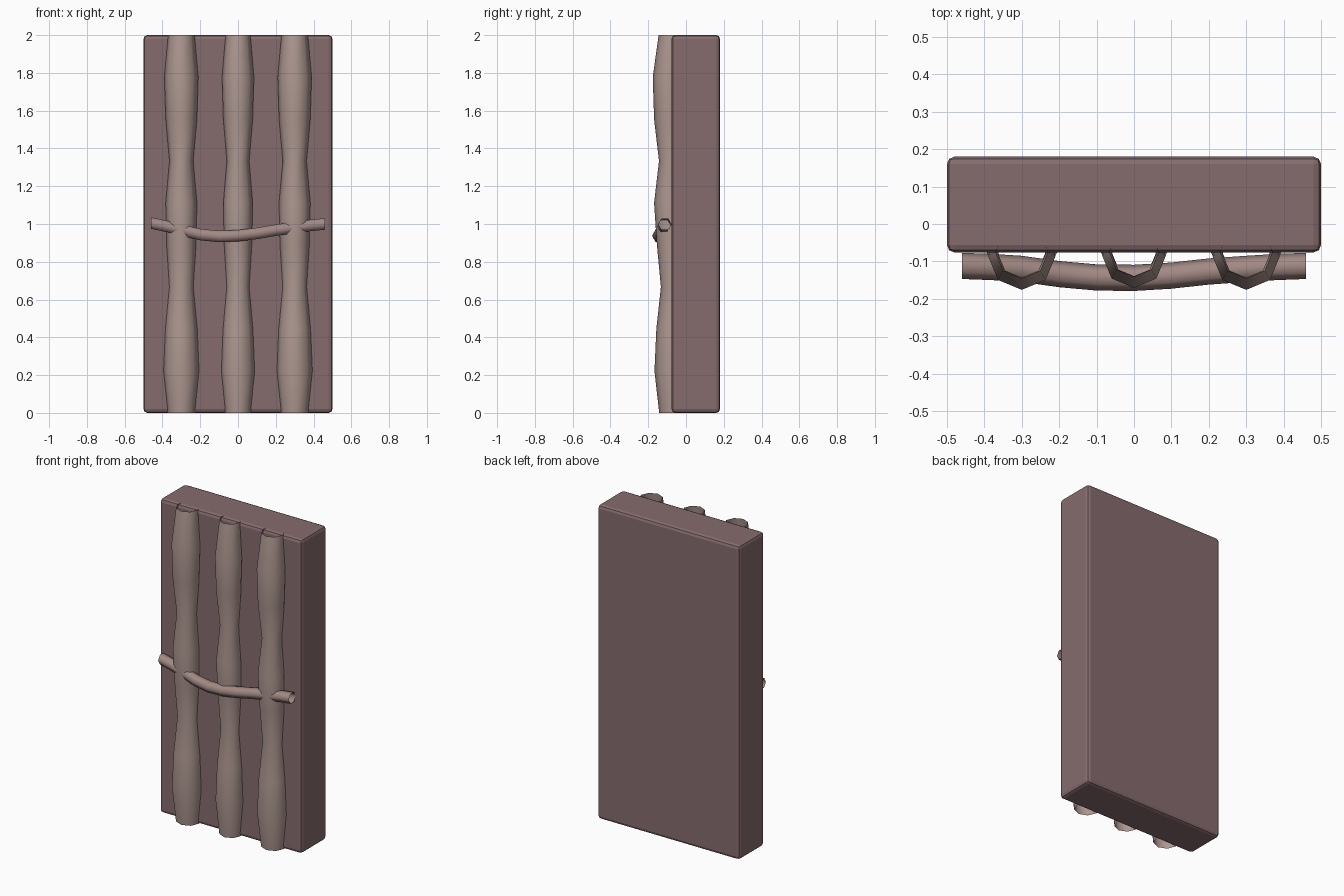
import bpy, bmesh, math
from mathutils import Vector

if "Cube" in bpy.data.objects:
    bpy.data.objects.remove(bpy.data.objects["Cube"])


def material(name, rgb):
    m = bpy.data.materials.new(name)
    m.diffuse_color = (*rgb, 1)
    m.use_nodes = True
    m.node_tree.nodes["Principled BSDF"].inputs["Base Color"].default_value = m.diffuse_color
    return m


def add_object(name, bm, mat):
    me = bpy.data.meshes.new(name)
    bmesh.ops.recalc_face_normals(bm, faces=bm.faces[:])
    bm.to_mesh(me)
    bm.free()
    ob = bpy.data.objects.new(name, me)
    bpy.context.collection.objects.link(ob)
    me.materials.append(mat)
    return ob


def tube(name, points, radii, sides, u, v, mat):
    """Open tube: a ring spanned by u, v around every path point."""
    bm = bmesh.new()
    rings = []
    for p, r in zip(points, radii):
        ring = []
        for i in range(sides):
            a = 2 * math.pi * i / sides
            ring.append(bm.verts.new(Vector(p) + r * (math.cos(a) * Vector(u) + math.sin(a) * Vector(v))))
        rings.append(ring)
    for a, b in zip(rings, rings[1:]):
        for i in range(sides):
            j = (i + 1) % sides
            bm.faces.new((a[i], a[j], b[j], b[i]))
    ob = add_object(name, bm, mat)
    for f in ob.data.polygons:
        f.use_smooth = True
    return ob


slab_mat = material("dark_flesh", (0.24, 0.15, 0.155))
rib_mat = material("pale_flesh", (0.42, 0.31, 0.28))
cord_mat = material("cord_flesh", (0.36, 0.25, 0.23))

# Bevelled wall slab
bm = bmesh.new()
bmesh.ops.create_cube(bm, size=1)
for vert in bm.verts:
    vert.co = Vector((vert.co.x, vert.co.y * 0.256 + 0.052, vert.co.z * 2 + 1))
bmesh.ops.bevel(bm, geom=bm.edges[:], offset=0.02, segments=2, profile=0.5, affect='EDGES')
add_object("wall_slab", bm, slab_mat)

# Three bulging vertical strands, rings from bottom to top
radius = [0.074, 0.096, 0.087, 0.068, 0.078, 0.083, 0.063, 0.083, 0.09, 0.07]
depth = [0.068, 0.071, 0.07, 0.065, 0.076, 0.086, 0.08, 0.086, 0.086, 0.075]
for side, cx, scale in (("left", -0.3, 1.0), ("middle", 0, 0.94), ("right", 0.3, 1.0)):
    path = [(cx, -d, 2 * i / 9) for i, d in enumerate(depth)]
    tube(side + "_strand", path, [r * scale for r in radius], 8, (0, -1, 0), (1, 0, 0), rib_mat)

# Sagging six-sided cord across the strands
cord = [(-0.46, -0.112, 1.005), (-0.38, -0.115, 0.988), (-0.3, -0.12, 0.968),
        (-0.2, -0.134, 0.944), (-0.1, -0.143, 0.934), (0, -0.144, 0.938),
        (0.1, -0.138, 0.95), (0.2, -0.127, 0.967), (0.3, -0.12, 0.982),
        (0.38, -0.115, 0.992), (0.46, -0.112, 1.0)]
tube("cross_cord", cord, [0.035] * len(cord), 6, (0, -1, 0), (0, 0, 1), cord_mat)
